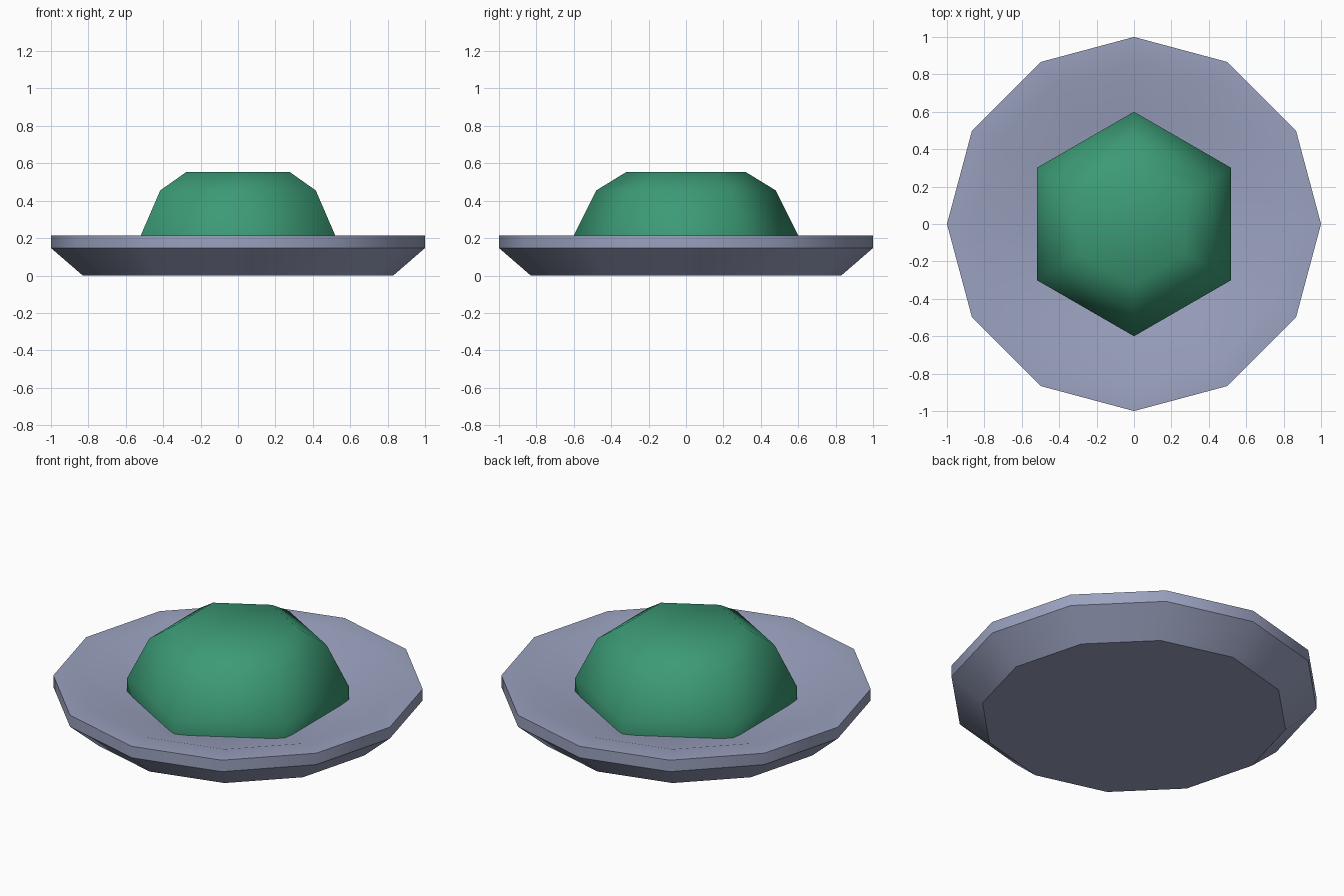
import bpy, bmesh, math

if "Cube" in bpy.data.objects:
    bpy.data.objects.remove(bpy.data.objects["Cube"])


def material(name, rgb):
    m = bpy.data.materials.new(name)
    m.diffuse_color = (*rgb, 1.0)
    m.use_nodes = True
    m.node_tree.nodes["Principled BSDF"].inputs["Base Color"].default_value = m.diffuse_color
    return m


def lathe(name, profile, sides, start, mat, smooth_angle):
    """Closed faceted solid from (radius, height) rings, bottom to top, capped at both ends."""
    bm = bmesh.new()
    rings = []
    for r, z in profile:
        angles = [start + 2 * math.pi * i / sides for i in range(sides)]
        rings.append([bm.verts.new((r * math.cos(a), r * math.sin(a), z)) for a in angles])
    for low, high in zip(rings, rings[1:]):
        for i in range(sides):
            j = (i + 1) % sides
            bm.faces.new((low[i], low[j], high[j], high[i]))
    bm.faces.new(rings[0][::-1])
    bm.faces.new(rings[-1])
    bmesh.ops.recalc_face_normals(bm, faces=bm.faces[:])
    mesh = bpy.data.meshes.new(name)
    bm.to_mesh(mesh)
    bm.free()
    mesh.materials.append(mat)
    obj = bpy.data.objects.new(name, mesh)
    bpy.context.collection.objects.link(obj)
    bpy.ops.object.select_all(action='DESELECT')
    obj.select_set(True)
    bpy.context.view_layer.objects.active = obj
    bpy.ops.object.shade_smooth_by_angle(angle=math.radians(smooth_angle))
    return obj


FLOOR = 0.13
grey = material("blue_grey", (0.325, 0.36, 0.52))
green = material("green", (0.045, 0.325, 0.18))

# Twelve-sided dish: underside, rim wall, flat lip, sunken floor
lathe("dish", [(0.83, 0), (1.0, 0.147), (1.0, 0.215), (0.86, 0.215), (0.58, FLOOR)],
      12, 0, grey, 35)

# Six-sided dome with a straight skirt reaching into the dish
lathe("dome", [(0.60, FLOOR), (0.60, 0.215), (0.48, 0.455), (0.32, 0.553)],
      6, math.pi / 2, green, 61)
